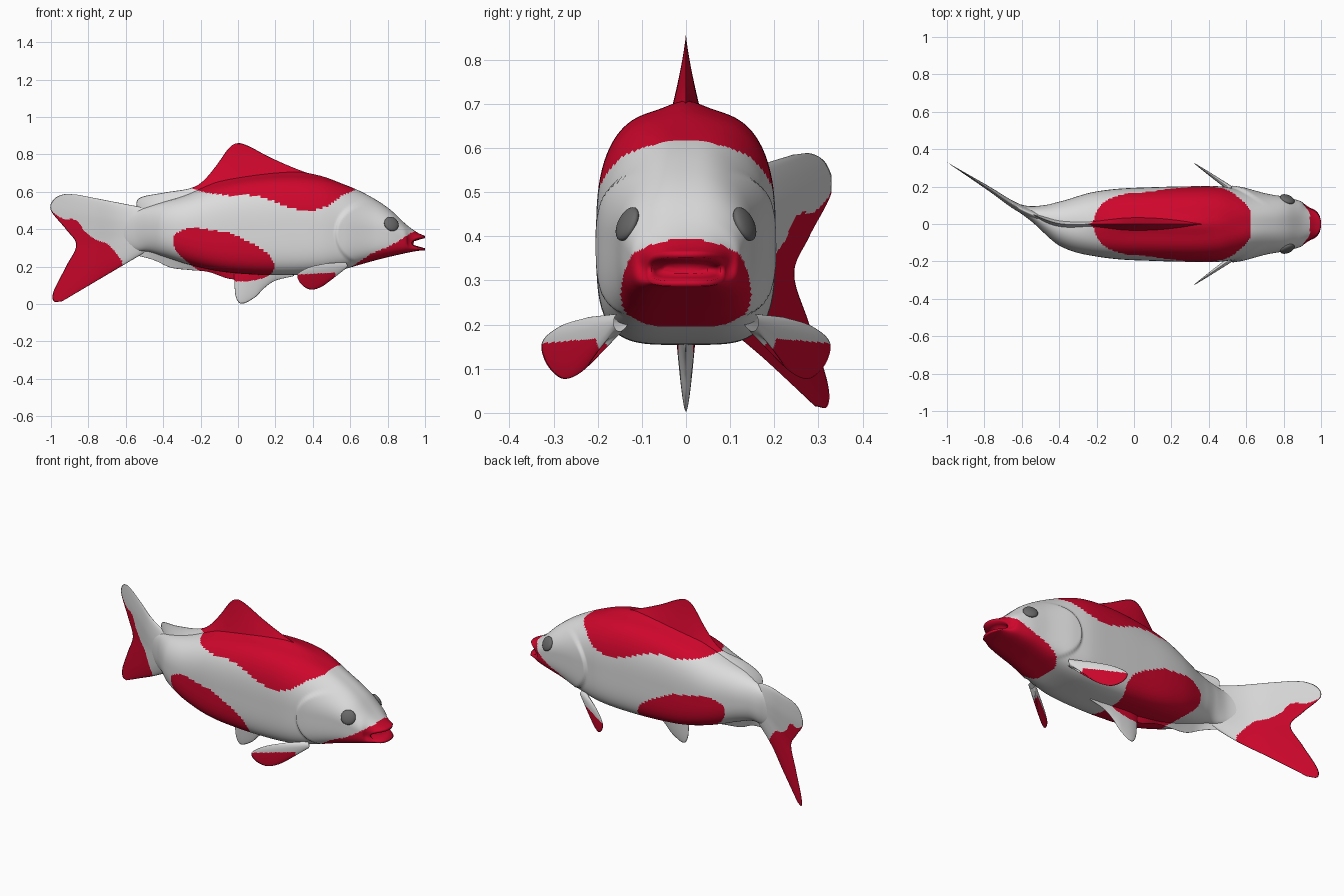
import bpy, bmesh, math
from mathutils import Vector
from mathutils.bvhtree import BVHTree

if "Cube" in bpy.data.objects:
    bpy.data.objects.remove(bpy.data.objects["Cube"])


def material(name, rgb):
    m = bpy.data.materials.new(name)
    m.use_nodes = True
    m.diffuse_color = (*rgb, 1)
    bsdf = m.node_tree.nodes["Principled BSDF"]
    bsdf.inputs["Base Color"].default_value = (*rgb, 1)
    bsdf.inputs["Roughness"].default_value = 0.6
    return m


white = material("scale white", (0.72, 0.72, 0.72))
red = material("patch red", (0.62, 0.002, 0.025))
grey = material("eye grey", (0.14, 0.14, 0.14))


def curve(table, x, col=1):
    """Smooth curve through the rows of a table sorted by its first column."""
    n = len(table)
    x = min(max(x, table[0][0]), table[-1][0])
    i = next((k for k in range(n - 2) if x <= table[k + 1][0]), n - 2)

    def slope(k):
        a, b = table[max(k - 1, 0)], table[min(k + 1, n - 1)]
        return (b[col] - a[col]) / (b[0] - a[0])
    h = table[i + 1][0] - table[i][0]
    t = (x - table[i][0]) / h
    p, q = table[i][col], table[i + 1][col]
    return (p * (1 + 2 * t) * (1 - t) ** 2 + q * t * t * (3 - 2 * t)
            + h * t * (1 - t) * (slope(i) * (1 - t) - slope(i + 1) * t))


def smoothstep(a, b, x):
    t = min(max((x - a) / (b - a), 0), 1)
    return t * t * (3 - 2 * t)


# Sideways sweep of the tail
BEND = [(-1, .33), (-.77, .185), (-.65, .105), (-.55, .055), (-.4, .002), (-.2, 0), (1, 0)]

# Lower borders of the back and tail patches, upper border of the jaw patch
BACK = [(-.25, .62), (-.18, .598), (-.04, .58), (.09, .58), (.2, .545), (.28, .515),
        (.39, .5), (.49, .53), (.55, .575), (.625, .61)]
TAIL = [(-1, .5), (-.945, .46), (-.86, .445), (-.82, .39), (-.76, .345), (-.69, .315), (-.62, .23)]
JAW = [(.6, .195), (.72, .272), (.81, .31), (.87, .345), (.94, .39)]


def is_red(c):
    x, z = c.x, c.z
    if x < -.6:
        return x < -.62 and z < curve(TAIL, x)
    if x > .6 and (x > .94 or z < curve(JAW, x)):
        return True
    if -.25 < x < .625 and z > curve(BACK, x):
        return True
    # Tilted oval on the flank
    dx, dz = x + .08, z - .262
    u, v = dx * .955 - dz * .295, dx * .295 + dz * .955
    r = math.hypot(u / .28, v / .12)
    return r < 1 + .03 * math.sin(5 * math.atan2(v, u))


def finish(name, bm, mats, rule=None):
    bmesh.ops.recalc_face_normals(bm, faces=bm.faces)
    for f in bm.faces:
        f.smooth = True
        if rule:
            f.material_index = int(rule(f.calc_center_median()))
    me = bpy.data.meshes.new(name)
    bm.to_mesh(me)
    for m in mats:
        me.materials.append(m)
    ob = bpy.data.objects.new(name, me)
    bpy.context.collection.objects.link(ob)
    return ob


# Body stations: x, top, bottom, half width, narrowing of the top
BODY = [(-.7, .41, .37, .004, 0), (-.63, .465, .315, .018, 0), (-.55, .495, .285, .04, 0),
        (-.48, .52, .28, .075, 0), (-.4, .545, .255, .117, .05), (-.26, .585, .21, .162, .12),
        (-.1, .64, .175, .187, .14), (.1, .675, .157, .197, .14), (.3, .685, .155, .202, .14),
        (.45, .672, .165, .202, .18), (.55, .645, .182, .189, .26), (.65, .605, .21, .171, .38),
        (.75, .55, .238, .155, .38), (.82, .5, .255, .143, .34), (.9, .425, .273, .12, .28),
        (.96, .382, .284, .102, .15), (1.0, .364, .287, .086, .05)]
SECTIONS, RING = 230, 128


def section(x, flat=1.0, narrow=1.0, back=0.0):
    """One closed ring of the body, with the mouth notch and gill cover shaped in."""
    top, bot, hw, taper = (curve(BODY, x, k) for k in range(1, 5))
    boxy = smoothstep(-.55, 0, x)
    ridge = .022 * smoothstep(-.35, -.05, x) * (1 - smoothstep(.3, .6, x))
    pts = []
    for j in range(RING):
        a = 2 * math.pi * j / RING
        c, s = math.cos(a), math.sin(a)
        power = 2.2 + boxy * (1.3 if s > 0 else 2.0)
        r = (abs(c) ** power + abs(s) ** power) ** (-1 / power)
        c, s = c * r, s * r
        y = hw * c * (1 - taper * max(s, 0) ** 2) * narrow
        z = (top + bot) / 2 + (top - bot) / 2 * s * flat
        # Soft ridge leading up to the back fin
        if s > 0:
            z += ridge * math.exp(-(y / .05) ** 2)
        # Raised gill cover with a crisp rear rim
        r = math.hypot((x - .69) / .175, (z - .375) / .17)
        lift = .013 * (1 - smoothstep(.92, 1.0, r)) * (1 - smoothstep(.57, .74, x))
        y += math.copysign(lift * abs(c), c)
        notch = smoothstep(.88, 1, x) * (.045 * (1 - s * s) + .025 * c * c)
        pts.append(Vector((x - notch - back, y + curve(BEND, x), z)))
    return pts


x0, x1 = BODY[0][0], BODY[-1][0]
rings = [section(x0 + (x1 - x0) * i / SECTIONS) for i in range(SECTIONS + 1)]
# Hollow of the mouth
rings += [section(x1, .7, .9), section(x1, .5, .82, .03), section(x1, .25, .6, .06)]
bm = bmesh.new()
rows = [[bm.verts.new(p) for p in ring] for ring in rings]
for a, b in zip(rows, rows[1:]):
    for j in range(RING):
        k = (j + 1) % RING
        bm.faces.new((a[j], a[k], b[k], b[j]))
bm.faces.new(rows[0])
bm.faces.new(rows[-1])
finish("body", bm, (white, red), is_red)
tree = BVHTree.FromBMesh(bm)


def fin(name, root, edge, thick, place, rule=is_red, nu=90, nv=40, power=1.0):
    """Thin fin ruled between a root curve and an outer edge curve in x and z."""
    def along(pts, u):
        t = [(i / (len(pts) - 1), *p) for i, p in enumerate(pts)]
        return Vector((curve(t, u, 1), curve(t, u, 2)))
    bm = bmesh.new()
    for side in (-1, 1):
        grid = []
        for i in range(nu + 1):
            u = i / nu
            a, b = along(root, u), along(edge, u)
            row = []
            for j in range(nv + 1):
                v = j / nv
                p = a.lerp(b, v)
                t = thick * (1 - v) ** power * max(math.sin(math.pi * u), 0) ** .5
                row.append(bm.verts.new(place(p.x, p.y, side * t)))
            grid.append(row)
        for a, b in zip(grid, grid[1:]):
            for j in range(nv):
                bm.faces.new((a[j], a[j + 1], b[j + 1], b[j]))
    bmesh.ops.remove_doubles(bm, verts=bm.verts, dist=.00005)
    return finish(name, bm, (white, red), rule)


def swept(x, z, t):
    return Vector((x, curve(BEND, x) + t, z))


# Back fin with its long low rear ridge
fin("dorsal_fin",
    [(.58, .6), (.4, .65), (.2, .65), (0, .63), (-.2, .57), (-.36, .52), (-.53, .48)],
    [(.58, .63), (.46, .68), (.37, .702), (.27, .74), (.16, .79), (.06, .843), (0, .86),
     (-.05, .832), (-.12, .735), (-.19, .655), (-.26, .618), (-.4, .595), (-.53, .565),
     (-.54, .5)],
    .045, swept, nu=140, nv=30, power=1.3)

# Forked tail
fin("tail_fin",
    [(-.5, .275), (-.52, .39), (-.5, .515)],
    [(-.94, .015), (-.985, .015), (-.985, .07), (-.92, .2), (-.865, .315), (-.92, .4),
     (-1, .5), (-.985, .56), (-.93, .587), (-.86, .585)],
    .03, swept, nu=120, nv=80)

# Single belly fin
fin("pelvic_fin",
    [(-.03, .19), (.1, .19), (.3, .18)],
    [(-.02, .13), (-.012, .04), (.02, .002), (.09, .035), (.14, .085), (.2, .125), (.3, .15)],
    .024, swept, power=.6)

# Keel under the rear of the belly
fin("anal_fin",
    [(-.52, .32), (-.3, .25), (0, .19)],
    [(-.55, .262), (-.45, .235), (-.36, .195), (-.26, .182), (-.16, .172), (-.06, .138), (0, .13)],
    .03, swept)

for side, label in ((1, "left"), (-1, "right")):
    # Side fin sweeping back and outward from inside the flank
    fin(label + "_pectoral_fin",
        [(.57, .185), (.575, .205), (.57, .225)],
        [(.5, .15), (.46, .1), (.39, .077), (.335, .11), (.32, .16), (.38, .197), (.47, .217)],
        .016,
        lambda x, z, t: Vector((x + .6 * t, side * (.165 + (.55 - x) * .7 + t), z)),
        lambda c: c.z < .163 + .05 * (c.x - .42) and c.x < .52, nu=60, nv=40, power=.7)

    # Eye resting on the cheek
    hit, normal, _, _ = tree.ray_cast(Vector((.82, side, .428)), Vector((0, -side, 0)))
    bm = bmesh.new()
    bmesh.ops.create_uvsphere(bm, u_segments=32, v_segments=16, radius=.041)
    for v in bm.verts:
        v.co.z *= .4
    turn = normal.to_track_quat('Z', 'Y').to_matrix()
    bmesh.ops.rotate(bm, verts=bm.verts, cent=(0, 0, 0), matrix=turn)
    bmesh.ops.translate(bm, verts=bm.verts, vec=hit)
    finish(label + "_eye", bm, (grey,))
